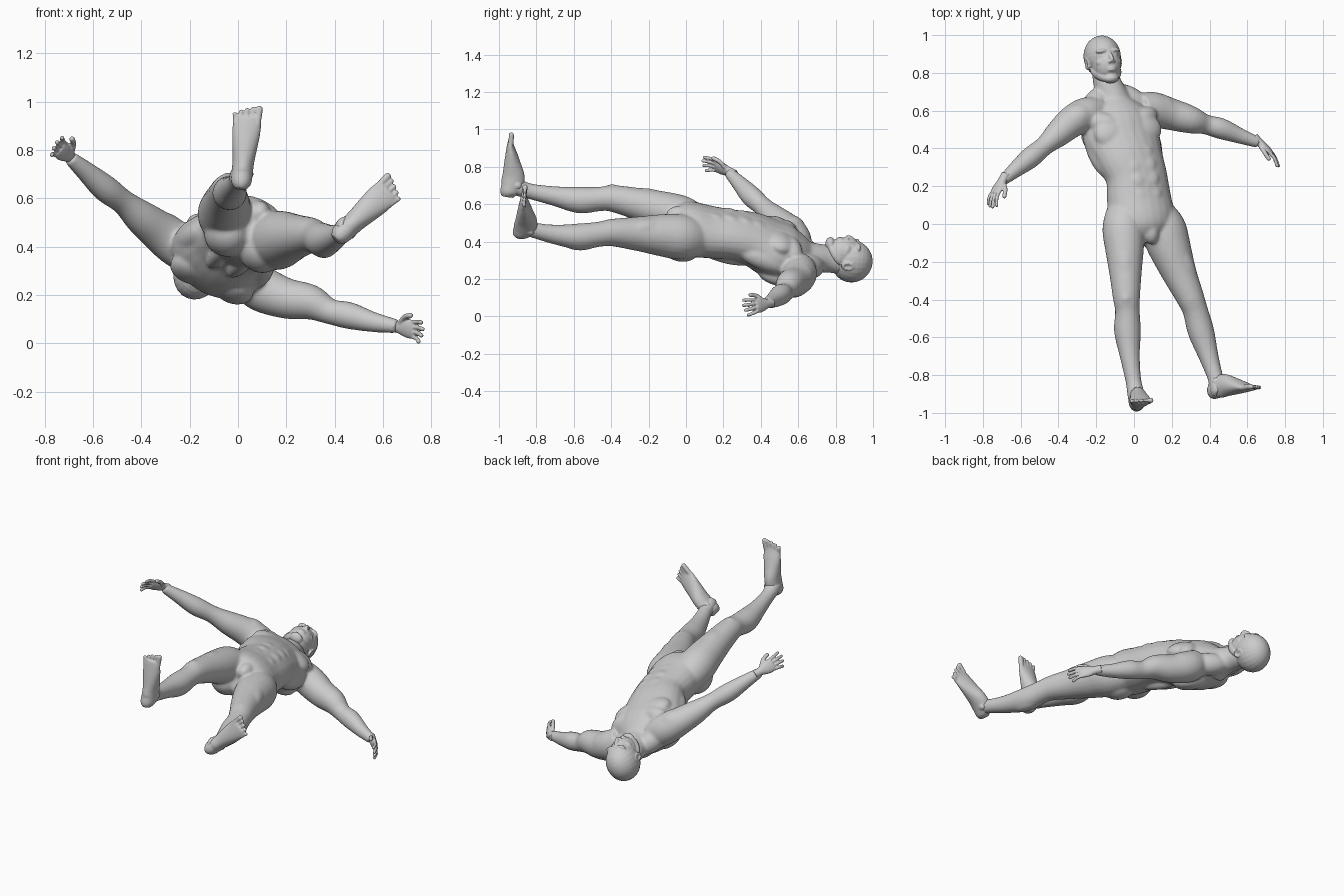
import bpy, bmesh, math
from mathutils import Vector, Matrix

cube = bpy.data.objects.get("Cube")
if cube:
    bpy.data.objects.remove(cube)

skin = bpy.data.materials.new("plain grey")
skin.use_nodes = True
GREY = (.6, .6, .6, 1)
skin.diffuse_color = GREY
skin.node_tree.nodes["Principled BSDF"].inputs["Base Color"].default_value = GREY

SIDES = (-1, 1)


def frame(origin, side, up):
    """Local axes: x = side, y = facing direction, z = up."""
    up = Vector(up).normalized()
    front = Vector(side).cross(up).normalized()
    side = up.cross(front)
    axes = Matrix((side, front, up)).transposed().to_4x4()
    return Matrix.Translation(origin) @ axes


def ellipsoid(bm, centre, radii, space=Matrix()):
    size = Matrix.Diagonal((*radii, 1))
    bmesh.ops.create_uvsphere(bm, u_segments=24, v_segments=14, radius=1,
                              matrix=space @ Matrix.Translation(centre) @ size)


def muscle(bm, start, end, radius, space=Matrix()):
    """A spindle stretched between two points."""
    p, q = space @ Vector(start), space @ Vector(end)
    turn = (q - p).to_track_quat('Z', 'Y').to_matrix().to_4x4()
    ellipsoid(bm, (0, 0, 0), (radius, radius, (q - p).length / 2 + radius / 2),
              Matrix.Translation((p + q) / 2) @ turn)


def spline(rows, steps=5):
    """Catmull-Rom interpolation through rows of numbers."""
    rows = [Vector(r) for r in rows]
    ext = [rows[0] * 2 - rows[1], *rows, rows[-1] * 2 - rows[-2]]
    out = []
    for a, b, c, d in zip(ext, ext[1:], ext[2:], ext[3:]):
        for k in range(steps):
            t = k / steps
            out.append((b * 2 + (c - a) * t + (a * 2 - b * 5 + c * 4 - d) * t * t
                        + (b * 3 - a - c * 3 + d) * t ** 3) / 2)
    return out + [rows[-1]]


def tube(bm, rows, space=Matrix(), segments=24):
    """Closed tube through rows of centre, half width, half depth."""
    rows = spline([(*r, r[-1]) if len(r) == 4 else r for r in rows])
    mid = [space @ Vector(r[:3]) for r in rows]
    side = space.to_3x3().col[0]
    rings = []
    for i, (c, r) in enumerate(zip(mid, rows)):
        along = (mid[min(i + 1, len(mid) - 1)] - mid[max(i - 1, 0)]).normalized()
        across = (side - along * side.dot(along)).normalized()
        depth = along.cross(across)
        ring = []
        for k in range(segments):
            a = math.tau * k / segments
            ring.append(bm.verts.new(c + across * r[3] * math.cos(a)
                                     + depth * r[4] * math.sin(a)))
        rings.append(ring)
    for lower, upper in zip(rings, rings[1:]):
        for k in range(segments):
            n = (k + 1) % segments
            bm.faces.new((lower[k], lower[n], upper[n], upper[k]))
    bm.faces.new(rings[0][::-1])
    bm.faces.new(rings[-1])


def digit(bm, points, radius, space):
    """Finger or toe with a round tip."""
    tube(bm, [(*p, radius) for p in points], space, 12)
    ellipsoid(bm, points[-1], (radius, radius, radius), space)


def finish(bm, name, voxel, passes):
    """Fuse the overlapping forms into one smooth skin."""
    bmesh.ops.recalc_face_normals(bm, faces=bm.faces[:])
    mesh = bpy.data.meshes.new(name)
    bm.to_mesh(mesh)
    bm.free()
    mesh.materials.append(skin)
    obj = bpy.data.objects.new(name, mesh)
    bpy.context.collection.objects.link(obj)
    fuse = obj.modifiers.new("fuse", 'REMESH')
    fuse.mode = 'VOXEL'
    fuse.voxel_size = voxel
    fuse.use_smooth_shade = True
    soften = obj.modifiers.new("soften", 'SMOOTH')
    soften.factor = .5
    soften.iterations = passes


# Torso: sideways, forward and upward from the pelvis
body = bmesh.new()
trunk = frame((.045, 0, .465), (.9, .11, -.42), (-.155, .66, -.15))
tube(body, [(0, .01, -.1, .08, .075), (0, .01, -.04, .155, .125), (0, .01, .03, .182, .138),
            (.005, .018, .13, .178, .132), (.012, .035, .25, .17, .126),
            (0, .03, .36, .188, .134), (-.005, .004, .47, .212, .146),
            (0, -.008, .56, .2, .146), (0, -.008, .63, .158, .12),
            (0, -.005, .69, .09, .085)], trunk)
for m in SIDES:
    ellipsoid(body, (m * .09, .084, .49), (.105, .055, .085), trunk)      # chest
    muscle(body, (m * .06, .088, .53), (m * .17, .055, .575), .058, trunk)
    ellipsoid(body, (m * .1, -.095, .53), (.085, .055, .11), trunk)       # shoulder blade
    ellipsoid(body, (m * .08, -.062, -.02), (.095, .088, .11), trunk)     # buttock
    muscle(body, (m * .04, -.02, .74), (m * .17, -.005, .62), .068, trunk)  # trapezius
    muscle(body, (m * .165, -.02, .54), (m * .14, .01, .3), .06, trunk)   # flank
    muscle(body, (m * .05, -.075, .1), (m * .045, -.09, .36), .037, trunk)
    for up, out in ((.13, .134), (.21, .145), (.285, .149), (.355, .146)):  # abdomen
        ellipsoid(body, (.01 + m * .036, out, up), (.04, .015, .042), trunk)
ellipsoid(body, (0, .065, -.05), (.05, .058, .08), trunk)

# Neck
tube(body, [(-.1, .62, .305, .105), (-.12, .69, .31, .083), (-.145, .76, .307, .073),
            (-.16, .86, .285, .066)])

# Legs
tube(body, [(-.03, .12, .48, .08), (-.05, .05, .5, .1), (-.055, -.03, .535, .112),
            (-.05, -.13, .567, .103), (-.045, -.26, .602, .086), (-.04, -.39, .63, .072),
            (-.035, -.46, .628, .065), (-.034, -.57, .622, .071), (-.022, -.7, .643, .053),
            (-.003, -.83, .668, .042), (.01, -.9, .69, .046), (.014, -.94, .71, .042)])
tube(body, [(.08, .12, .42, .08), (.115, .05, .42, .105), (.155, -.03, .425, .122),
            (.19, -.13, .434, .113), (.24, -.26, .442, .092), (.298, -.39, .448, .074),
            (.325, -.46, .44, .067), (.355, -.57, .427, .07), (.395, -.7, .438, .053),
            (.43, -.81, .46, .042), (.447, -.875, .48, .046), (.46, -.895, .49, .042)])
for knee, calf, heel, thigh in (
        ((-.042, -.395, .67), (-.04, -.49, .6), (-.03, -.64, .607), (-.06, -.06, .59)),
        ((.3, -.395, .486), (.333, -.49, .403), (.378, -.64, .403), (.18, -.06, .475))):
    ellipsoid(body, knee, (.037, .045, .037))
    muscle(body, calf, heel, .051)
    muscle(body, thigh, Vector(knee) + Vector((0, .1, -.025)), .062)

# Arms
tube(body, [(-.19, .59, .36, .085), (-.26, .575, .415, .093), (-.33, .54, .467, .084),
            (-.405, .475, .525, .07), (-.475, .413, .585, .052), (-.55, .35, .642, .056),
            (-.63, .285, .712, .042), (-.695, .23, .768, .029)])
tube(body, [(.03, .605, .27, .085), (.1, .605, .224, .094), (.2, .58, .186, .084),
            (.3, .552, .17, .074), (.38, .527, .132, .053), (.46, .505, .115, .056),
            (.56, .467, .088, .042), (.66, .43, .07, .029)])
for start, end in (((-.25, .59, .44), (-.35, .54, .49)), ((.09, .625, .24), (.2, .595, .195))):
    muscle(body, start, end, .075)
finish(body, "body", .0075, 13)

# Head: sideways, forward and upward from the skull centre
head = bmesh.new()
skull = frame((-.165, .888, .303), (.93, 0, -.35), (-.12, .98, -.08))
ellipsoid(head, (0, -.01, 0), (.097, .115, .111), skull)
ellipsoid(head, (0, .035, -.05), (.077, .084, .095), skull)
ellipsoid(head, (0, .08, -.128), (.042, .036, .026), skull)
ellipsoid(head, (0, .102, -.078), (.03, .018, .02), skull)
for drop in (.073, .085):
    ellipsoid(head, (0, .112, -drop), (.022, .01, .006), skull)
muscle(head, (0, .1, .01), (0, .133, -.036), .012, skull)
for m in SIDES:
    ellipsoid(head, (m * .034, .083, .02), (.034, .024, .013), skull)     # brow
    ellipsoid(head, (m * .034, .088, -.006), (.015, .013, .008), skull)   # eye
    ellipsoid(head, (m * .042, .064, -.04), (.03, .036, .025), skull)     # cheek
    ellipsoid(head, (m * .011, .119, -.042), (.01, .013, .008), skull)    # nostril
    muscle(head, (m * .066, .005, -.07), (m * .025, .075, -.125), .03, skull)
    # Ear: rim and hollow
    for k in range(9):
        a = math.tau * k / 9
        spot = (m * .092, -.005 + .017 * math.cos(a), -.03 + .027 * math.sin(a))
        ellipsoid(head, spot, (.008, .009, .01), skull)
    ellipsoid(head, (m * .082, 0, -.03), (.011, .018, .026), skull)
finish(head, "head", .004, 6)


def make_hand(name, wrist, thumb, along, palm):
    bm = bmesh.new()
    space = frame(wrist, thumb, along)
    tube(bm, [(0, 0, -.04, .024, .025), (0, 0, 0, .026, .022), (0, 0, .03, .036, .02),
              (0, 0, .06, .041, .018), (0, 0, .088, .037, .013)], space)
    for i, reach in enumerate((.068, .077, .07, .054)):
        s = .029 - .0195 * i
        digit(bm, [(s, 0, .07), (s * 1.2, palm * .003, .08 + reach * .45),
                   (s * 1.4, palm * .022, .08 + reach)], .0092, space)
    digit(bm, [(.018, palm * .008, .015), (.05, palm * .014, .05),
               (.062, palm * .022, .088)], .0115, space)
    finish(bm, name, .004, 2)


make_hand("right_hand", (-.697, .23, .774), (.6, 0, .8), (-.07, -.12, .055), 1)
make_hand("left_hand", (.664, .432, .068), (-.1, -.1, 1), (.12, -.11, -.02), -1)


def make_foot(name, heel, side, along, inner):
    bm = bmesh.new()
    space = frame(heel, side, along)
    tube(bm, [(0, .048, -.006, .024, .032), (0, .049, .02, .041, .047),
              (0, .062, .06, .044, .061), (0, .061, .11, .045, .06), (0, .046, .17, .052, .046),
              (0, .032, .225, .058, .032), (0, .02, .27, .058, .019),
              (0, .015, .295, .05, .012)], space)
    for m in SIDES:
        ellipsoid(bm, (m * .033, .09, .065), (.014, .022, .02), space)    # ankle bone
    for i, tip in enumerate((.33, .328, .32, .31, .298)):
        s = inner * (.041 - .0225 * i)
        size = .0105 if i else .0145
        digit(bm, [(s, .02, .26), (s * 1.05, .02, .29), (s * 1.1, .016, tip)], size, space)
    finish(bm, name, .0045, 5)


make_foot("right_foot", (.012, -1, .652), (-1, 0, .1), (.032, .05, .32), -1)
make_foot("left_foot", (.413, -.934, .44), (-.68, 0, .73), (.25, .06, .23), 1)
